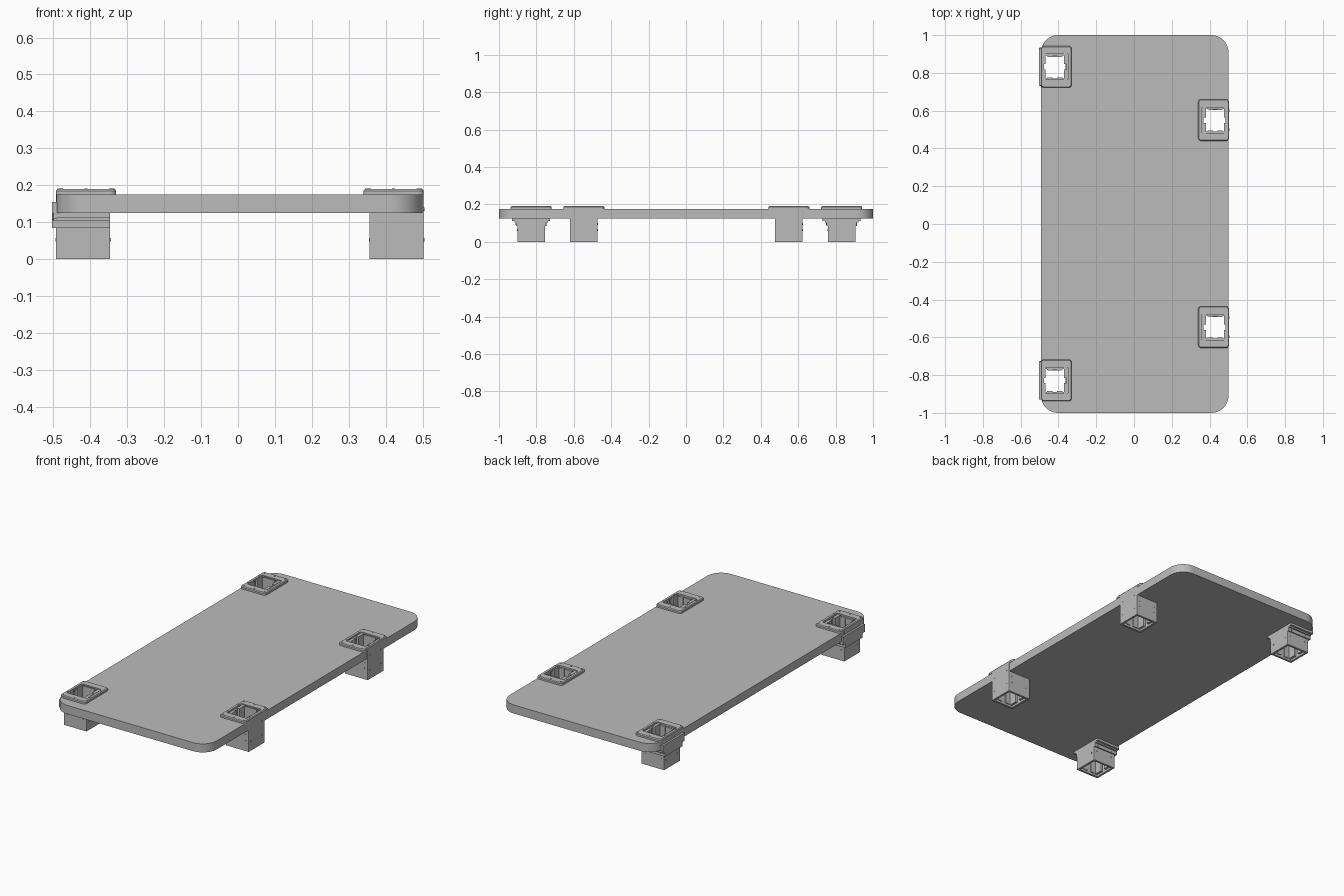
import bpy, bmesh, math
from mathutils import Matrix, Vector

cube = bpy.data.objects.get("Cube")
if cube:
    bpy.data.objects.remove(cube, do_unlink=True)

# One plain grey for everything
GREY = (0.5, 0.5, 0.5, 1)
grey = bpy.data.materials.new("plain_grey")
grey.use_nodes = True
grey.diffuse_color = GREY
grey.node_tree.nodes["Principled BSDF"].inputs["Base Color"].default_value = GREY


def finish(bm, name):
    bmesh.ops.recalc_face_normals(bm, faces=bm.faces)
    mesh = bpy.data.meshes.new(name)
    bm.to_mesh(mesh)
    bm.free()
    mesh.materials.append(grey)
    obj = bpy.data.objects.new(name, mesh)
    bpy.context.collection.objects.link(obj)
    return obj


def ring(bm, cx, cy, hx, hy, r, z, steps):
    """Rounded rectangle of vertices at height z."""
    verts = []
    for quarter, (sx, sy) in enumerate([(1, 1), (-1, 1), (-1, -1), (1, -1)]):
        for i in range(steps + 1):
            a = math.pi / 2 * (quarter + i / steps)
            verts.append(bm.verts.new((cx + sx * (hx - r) + r * math.cos(a),
                                       cy + sy * (hy - r) + r * math.sin(a), z)))
    return verts


def loft(bm, cx, cy, rings, hollow, steps=4):
    """Skin rings of (half x, half y, radius, z); hollow joins last to first."""
    loops = [ring(bm, cx, cy, *r, steps) for r in rings]
    pairs = list(zip(loops, loops[1:]))
    if hollow:
        pairs.append((loops[-1], loops[0]))
    else:
        bm.faces.new(loops[0])
        bm.faces.new(loops[-1])
    n = len(loops[0])
    for a, b in pairs:
        for i in range(n):
            j = (i + 1) % n
            bm.faces.new((a[i], a[j], b[j], b[i]))


def box(bm, lo, hi):
    lo, hi = Vector(lo), Vector(hi)
    m = Matrix.Translation((lo + hi) / 2) @ Matrix.Diagonal((*(hi - lo), 1))
    bmesh.ops.create_cube(bm, size=1, matrix=m)


def screw(bm, pos, direction, radius=0.005):
    turn = Vector(direction).to_track_quat('Z', 'Y').to_matrix().to_4x4()
    bmesh.ops.create_cone(bm, cap_ends=True, segments=12, radius1=radius, radius2=radius,
                          depth=0.003, matrix=Matrix.Translation(pos) @ turn)


HALF, INNER = 0.0735, 0.061       # socket tube outside and inside
LOW, TOP, RIM = 0.125, 0.175, 0.19  # slab underside, slab top, flange top


def socket(name, cx, cy, side):
    # Square tube through the slab
    bm = bmesh.new()
    loft(bm, cx, cy, [(HALF, HALF, 0.002, 0), (HALF, HALF, 0.002, TOP + 0.005),
                      (INNER, INNER, 0.004, TOP + 0.005), (INNER, INNER, 0.004, 0)], True, 2)
    finish(bm, name + "_tube")

    # Flange plate with chamfered rim, flush with the outer side of the tube
    bm = bmesh.new()
    hx, hy = 0.0815, 0.11
    shift = -side * (hx - HALF)
    loft(bm, cx + shift, cy, [(hx, hy, 0.015, TOP), (hx, hy, 0.015, RIM - 0.005),
                              (hx - 0.004, hy - 0.004, 0.012, RIM),
                              (0.064, 0.068, 0.006, RIM), (0.064, 0.068, 0.006, TOP)], True)
    finish(bm, name + "_flange")

    # Guide ribs lining the opening, with a slotted bar on the +y side
    bm = bmesh.new()
    for s in (-1, 1):
        for t in (-1, 1):
            x = sorted((cx + s * 0.048, cx + s * 0.066))
            y = sorted((cy + t * 0.014, cy + t * 0.07))
            box(bm, (x[0], y[0], 0.012), (x[1], y[1], RIM - 0.004))
            x = sorted((cx + s * 0.012, cx + s * 0.04))
            y = sorted((cy + t * 0.056, cy + t * 0.07))
            box(bm, (x[0], y[0], 0.012), (x[1], y[1], RIM - 0.008))
    box(bm, (cx - 0.036, cy + 0.053, 0.09), (cx + 0.036, cy + 0.06, RIM - 0.002))
    finish(bm, name + "_ribs")

    # Screws on the flange and on the tube walls
    bm = bmesh.new()
    for s in (-1, 0, 1):
        for t in (-1, 1):
            screw(bm, (cx + shift + s * 0.066, cy + t * 0.095, RIM), (0, 0, 1), 0.004)
            if s:
                screw(bm, (cx + shift + s * 0.073, cy + t * 0.05, RIM), (0, 0, 1), 0.004)
                screw(bm, (cx + s * 0.05, cy + t * HALF, 0.062), (0, t, 0))
                screw(bm, (cx + s * HALF, cy + t * 0.05, 0.052), (s, 0, 0))
                if side > 0:
                    screw(bm, (cx + s * 0.05, cy + t * HALF, 0.095), (0, t, 0))
    if side > 0:
        for t in (-1, 1):
            screw(bm, (cx + HALF, cy + t * 0.05, 0.135), (1, 0, 0))
    finish(bm, name + "_screws")


def clamp(name, cx, cy):
    # Stepped collar under the slab
    bm = bmesh.new()
    for half_y, z0, z1 in ((0.102, 0.112, LOW), (0.09, 0.104, 0.112), (0.081, 0.084, 0.104)):
        loft(bm, cx - 0.004, cy, [(HALF + 0.004, half_y, 0.003, z0), (HALF + 0.004, half_y, 0.003, z1),
                          (INNER, INNER, 0.003, z1), (INNER, INNER, 0.003, z0)], True, 2)
    for s in (-1, 1):
        for t in (-1, 1):
            screw(bm, (cx + s * 0.05, cy + t * 0.081, 0.095), (0, t, 0))
    finish(bm, name + "_collar")

    # Upright plate hugging the slab edge
    bm = bmesh.new()
    edge = cx - HALF
    box(bm, (edge - 0.011, cy - 0.1, 0.11), (edge + 0.003, cy + 0.1, 0.155))
    box(bm, (edge - 0.011, cy - 0.08, 0.084), (edge + 0.003, cy + 0.08, 0.11))
    finish(bm, name + "_edge_plate")


# Slab with rounded corners
bm = bmesh.new()
loft(bm, 0.004, 0, [(0.496, 1, 0.09, LOW), (0.496, 1, 0.09, TOP)], False, 10)
slab = finish(bm, "slab")

# Sockets: inset pair on +x, corner pair with clamps on -x
sockets = [("left_front_socket", 0.4295, -0.546, 1), ("left_back_socket", 0.4295, 0.55, 1),
           ("right_front_socket", -0.4195, -0.828, -1), ("right_back_socket", -0.4195, 0.832, -1)]
cut = bmesh.new()
for name, cx, cy, side in sockets:
    socket(name, cx, cy, side)
    reach = HALF if side > 0 else INNER
    box(cut, (cx - reach, cy - reach, 0.05), (cx + reach, cy + reach, 0.25))
    if side < 0:
        clamp(name, cx, cy)

# Cut the slab openings
cutter = finish(cut, "slab_cutter")
cutter.hide_render = True
cutter.hide_viewport = True
mod = slab.modifiers.new("openings", 'BOOLEAN')
mod.operation = 'DIFFERENCE'
mod.solver = 'EXACT'
mod.object = cutter

# Smooth only the rounded corners
bpy.ops.object.select_all(action='DESELECT')
slab.select_set(True)
bpy.context.view_layer.objects.active = slab
bpy.ops.object.shade_smooth_by_angle(angle=math.radians(30))
